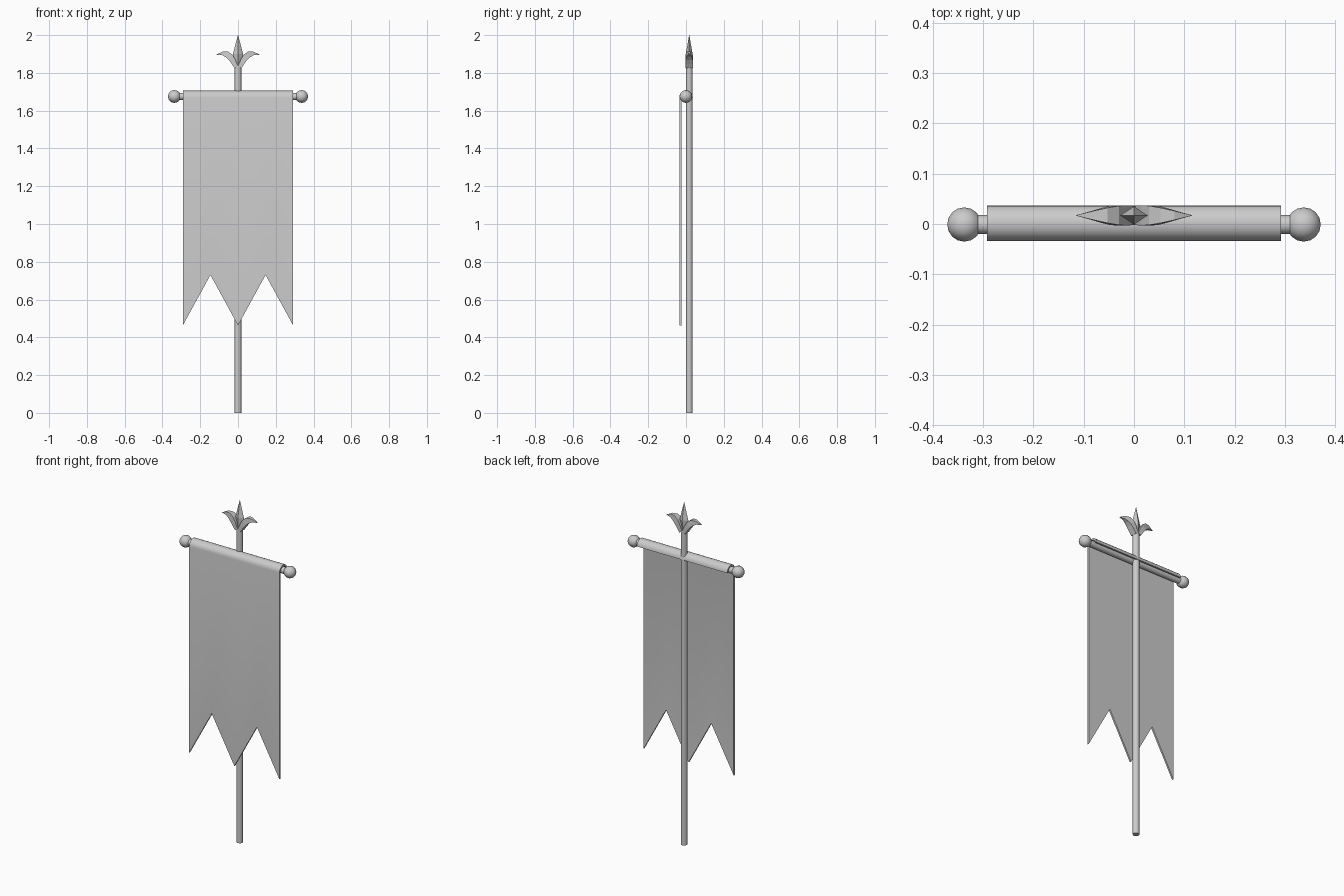
import bpy, bmesh, math
from mathutils import Matrix

if "Cube" in bpy.data.objects:
    bpy.data.objects.remove(bpy.data.objects["Cube"])

POLE_Y = 0.017
BAR_Z = 1.675
BAR_Y = -0.001


def finish(bm, name, smooth=True):
    bmesh.ops.recalc_face_normals(bm, faces=bm.faces[:])
    me = bpy.data.meshes.new(name)
    bm.to_mesh(me)
    bm.free()
    ob = bpy.data.objects.new(name, me)
    bpy.context.collection.objects.link(ob)
    if smooth:
        bpy.ops.object.select_all(action='DESELECT')
        ob.select_set(True)
        bpy.context.view_layer.objects.active = ob
        bpy.ops.object.shade_smooth_by_angle(angle=math.radians(40))
    return ob


def rod(name, radius, length, matrix, sides=16):
    bm = bmesh.new()
    bmesh.ops.create_cone(bm, cap_ends=True, segments=sides, radius1=radius,
                          radius2=radius, depth=length, matrix=matrix)
    return finish(bm, name)


def loft(bm, sections):
    """Join closed sections of equal point count and cap both ends."""
    rings = [[bm.verts.new(p) for p in s] for s in sections]
    n = len(rings[0])
    for a, b in zip(rings, rings[1:]):
        for i in range(n):
            j = (i + 1) % n
            bm.faces.new((a[i], a[j], b[j], b[i]))
    bm.faces.new(rings[0])
    bm.faces.new(rings[-1])


along_x = Matrix.Rotation(math.pi / 2, 4, 'Y')

# Upright pole and crossbar
rod("pole", 0.018, 1.84, Matrix.Translation((0, POLE_Y, 0.92)))
rod("crossbar", 0.019, 0.65, Matrix.Translation((0, BAR_Y, BAR_Z)) @ along_x)

# Ball ends of the crossbar
for side, label in ((-1, "left"), (1, "right")):
    bm = bmesh.new()
    bmesh.ops.create_uvsphere(
        bm, u_segments=12, v_segments=8, radius=0.034,
        matrix=Matrix.Translation((side * 0.337, BAR_Y, BAR_Z)) @ along_x)
    finish(bm, "ball_end_" + label)

# Cloth: hangs at the front and rolls over the crossbar, swallow-tailed bottom
arc = [math.radians(180 - 180 * i / 10) for i in range(11)]
sections = []
for i in range(5):
    x = -0.292 + 0.146 * i
    bottom = 0.73 if i % 2 else 0.463
    outer, inner = ([(x, 0.0015 + r * math.cos(a), 1.67 + r * math.sin(a)) for a in arc]
                    for r in (0.0355, 0.0255))
    sections.append([(x, -0.034, bottom)] + outer + inner[::-1] + [(x, -0.024, bottom)])
bm = bmesh.new()
loft(bm, sections)
finish(bm, "banner_cloth")

# Finial spike: four-sided blade
bm = bmesh.new()
rings = [(0.018, 0.016, 1.83), (0.027, 0.018, 1.90), (0.0005, 0.0005, 2.0)]
loft(bm, [[(w, POLE_Y, z), (0, POLE_Y + d, z), (-w, POLE_Y, z), (0, POLE_Y - d, z)]
          for w, d, z in rings])
finish(bm, "finial_spike", smooth=False)

# Finial side leaves: lower x, lower z, upper x, upper z, half depth
leaf = [(0.018, 1.825, 0.000, 1.835, 0.019),
        (0.033, 1.848, 0.014, 1.870, 0.020),
        (0.048, 1.868, 0.030, 1.897, 0.019),
        (0.064, 1.883, 0.053, 1.913, 0.015),
        (0.084, 1.894, 0.080, 1.913, 0.009),
        (0.115, 1.896, 0.115, 1.897, 0.0005)]
for side, label in ((-1, "left"), (1, "right")):
    bm = bmesh.new()
    loft(bm, [[(side * lx, POLE_Y - d, lz), (side * lx, POLE_Y + d, lz),
               (side * ux, POLE_Y + d, uz), (side * ux, POLE_Y - d, uz)]
              for lx, lz, ux, uz, d in leaf])
    finish(bm, "finial_leaf_" + label, smooth=False)
